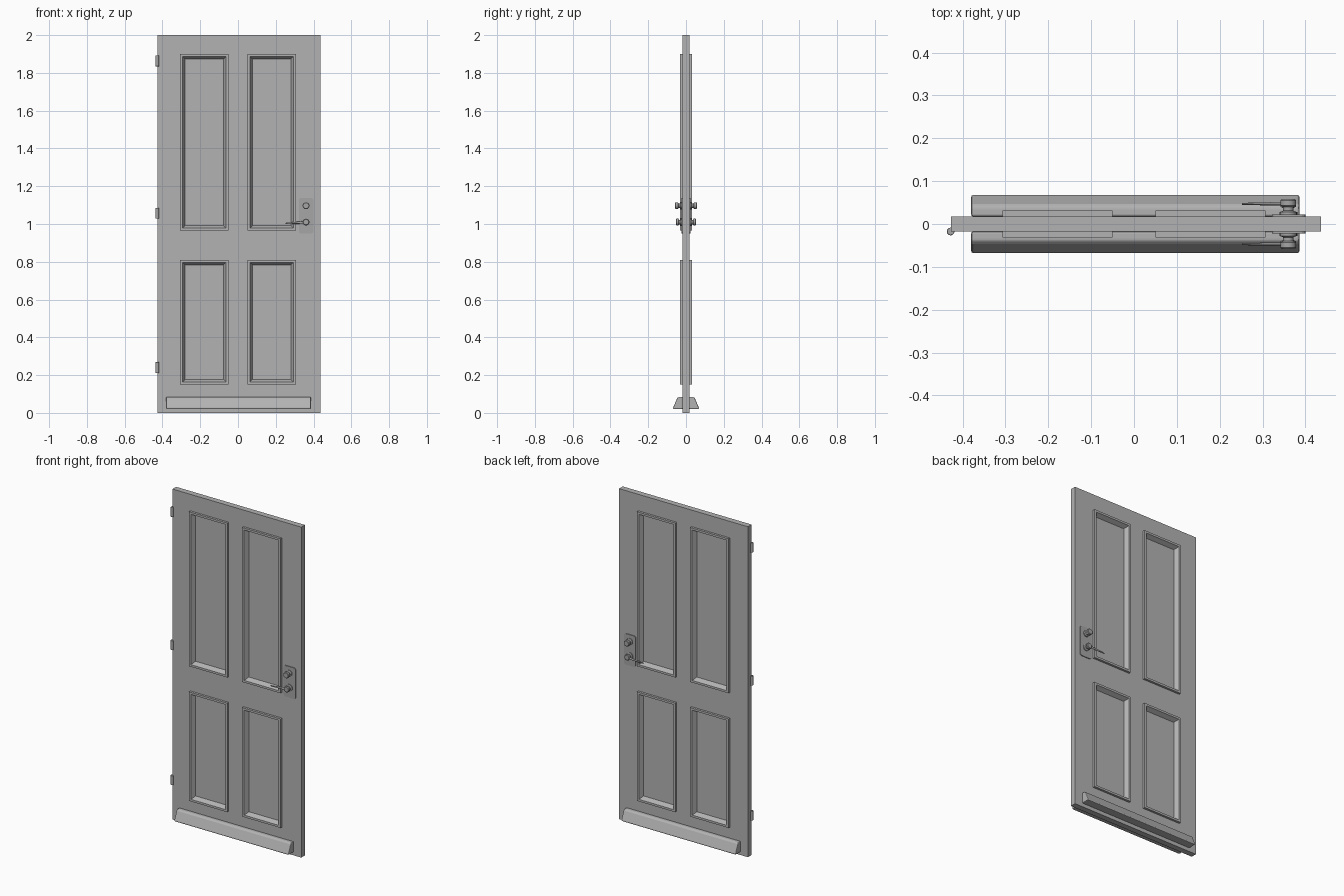
import bpy, bmesh
from math import pi
from mathutils import Matrix, Vector

if "Cube" in bpy.data.objects:
    bpy.data.objects.remove(bpy.data.objects["Cube"], do_unlink=True)


def material(name, value):
    mat = bpy.data.materials.new(name)
    mat.use_nodes = True
    color = (value, value, value, 1)
    mat.diffuse_color = color
    mat.node_tree.nodes["Principled BSDF"].inputs["Base Color"].default_value = color
    return mat


paint = material("grey paint", 0.45)
metal = material("grey metal", 0.38)


def finish(name, bm, mat, bevel=0, segments=2, smooth=False):
    bmesh.ops.recalc_face_normals(bm, faces=bm.faces[:])
    mesh = bpy.data.meshes.new(name)
    bm.to_mesh(mesh)
    bm.free()
    mesh.materials.append(mat)
    obj = bpy.data.objects.new(name, mesh)
    bpy.context.collection.objects.link(obj)
    if bevel:
        mod = obj.modifiers.new("Bevel", "BEVEL")
        mod.width, mod.segments, mod.limit_method = bevel, segments, "ANGLE"
    if smooth:
        bpy.ops.object.select_all(action="DESELECT")
        obj.select_set(True)
        bpy.context.view_layer.objects.active = obj
        bpy.ops.object.shade_smooth_by_angle()
    return obj


def prism(points, vector):
    """Extrude a closed outline along a vector."""
    bm = bmesh.new()
    face = bm.faces.new([bm.verts.new(p) for p in points])
    ends = bmesh.ops.extrude_face_region(bm, geom=[face], use_keep_orig=True)["geom"]
    moved = [g for g in ends if isinstance(g, bmesh.types.BMVert)]
    bmesh.ops.translate(bm, verts=moved, vec=vector)
    return bm


def lathe(bm, side, x, z, profile, segments=24):
    """Turn a (radius, distance) profile about an axis leaving the door."""
    rings = []
    for r, d in profile:
        ring = bmesh.ops.create_circle(bm, segments=segments, radius=r)["verts"]
        bmesh.ops.transform(bm, verts=ring, matrix=Matrix.Translation((x, side * d, z))
                            @ Matrix.Rotation(pi / 2, 4, "X"))
        rings.append(ring)
    for a, b in zip(rings, rings[1:]):
        for i in range(segments):
            j = (i + 1) % segments
            bm.faces.new((a[i], a[j], b[j], b[i]))
    bm.faces.new(rings[0])
    bm.faces.new(rings[-1])


# Door leaf: a grid on each side, with raised mouldings and sunken panels
HALF = 0.0175
xs = [-0.427, -0.307, -0.05, 0.05, 0.307, 0.436]
zs = [0, 0.15, 0.81, 0.965, 1.9, 2]
bm = bmesh.new()
panels, grids = [], []
for side in (-1, 1):
    grid = [[bm.verts.new((x, side * HALF, z)) for z in zs] for x in xs]
    grids.append(grid)
    for i in range(5):
        for k in range(5):
            quad = [grid[i][k], grid[i + 1][k], grid[i + 1][k + 1], grid[i][k + 1]]
            face = bm.faces.new(quad if side < 0 else quad[::-1])
            if i in (1, 3) and k in (1, 3):
                panels.append(face)
# edges of the leaf
rim = ([(i, 0) for i in range(5)] + [(5, k) for k in range(5)]
       + [(i, 5) for i in range(5, 0, -1)] + [(0, k) for k in range(5, 0, -1)])
for (i, k), (m, n) in zip(rim, rim[1:] + rim[:1]):
    bm.faces.new((grids[0][i][k], grids[0][m][n], grids[1][m][n], grids[1][i][k]))
bm.normal_update()
raised = bmesh.ops.extrude_discrete_faces(bm, faces=panels)["faces"]
for face in raised:
    for v in face.verts:
        v.co.y += 0.0135 if v.co.y > 0 else -0.0135
bm.normal_update()
bmesh.ops.inset_individual(bm, faces=raised, thickness=0.018)
bmesh.ops.inset_individual(bm, faces=raised, thickness=0.02)
for face in raised:
    for v in face.verts:
        v.co.y = 0.005 if v.co.y > 0 else -0.005
finish("door_leaf", bm, paint)

# Weather boards along the foot of both sides
board = [(HALF, 0.02), (0.068, 0.02), (0.068, 0.028), (0.047, 0.077),
         (0.039, 0.085), (HALF, 0.085)]
for side, label in ((-1, "front"), (1, "back")):
    bm = prism([(-0.38, side * y, z) for y, z in board], (0.766, 0, 0))
    finish(label + "_weather_board", bm, paint, bevel=0.005)

    # Lock plate with rounded corners
    x0, x1, z0, z1 = 0.322, 0.4, 0.95, 1.137
    bm = prism([(x, side * HALF, z) for x, z in
                ((x0, z0), (x1, z0), (x1, z1), (x0, z1))], (0, side * 0.005, 0))
    upright = [e for e in bm.edges
               if abs(e.verts[0].co.y - e.verts[1].co.y) > 0.004]
    bmesh.ops.bevel(bm, geom=upright, offset=0.012, segments=4, profile=0.5,
                    affect="EDGES")
    finish(label + "_lock_plate", bm, metal)

    # Thumb turn
    bm = bmesh.new()
    lathe(bm, side, 0.36, 1.097, [(0.019, 0.022), (0.019, 0.028), (0.012, 0.031),
                                  (0.012, 0.04), (0.018, 0.043), (0.018, 0.055),
                                  (0.015, 0.058)])
    finish(label + "_thumb_turn", bm, metal, smooth=True)

    # Handle spindle and its tapered lever
    bm = bmesh.new()
    lathe(bm, side, 0.36, 1.01, [(0.021, 0.022), (0.021, 0.028), (0.012, 0.03),
                                 (0.012, 0.037), (0.018, 0.04), (0.018, 0.05),
                                 (0.014, 0.053)])
    finish(label + "_handle_hub", bm, metal, smooth=True)
    bm = bmesh.new()
    bmesh.ops.create_cone(bm, cap_ends=True, segments=16, radius1=0.007,
                          radius2=0.0035, depth=0.1)
    bmesh.ops.transform(bm, verts=bm.verts[:], matrix=(
        Matrix.Translation((0.302, side * 0.047, 1.006))
        @ Matrix.Rotation(-pi / 2 - 0.06, 4, "Y")
        @ Matrix.Diagonal(Vector((1, 0.65, 1, 1)))))
    finish(label + "_handle_lever", bm, metal, smooth=True)

# Hinge barrels
for z, label in ((0.24, "lower"), (1.057, "middle"), (1.863, "upper")):
    bm = bmesh.new()
    bmesh.ops.create_cone(bm, cap_ends=True, segments=20, radius1=0.009,
                          radius2=0.009, depth=0.058)
    bmesh.ops.translate(bm, verts=bm.verts[:], vec=(-0.428, -HALF, z))
    finish(label + "_hinge", bm, metal, bevel=0.002, smooth=True)
